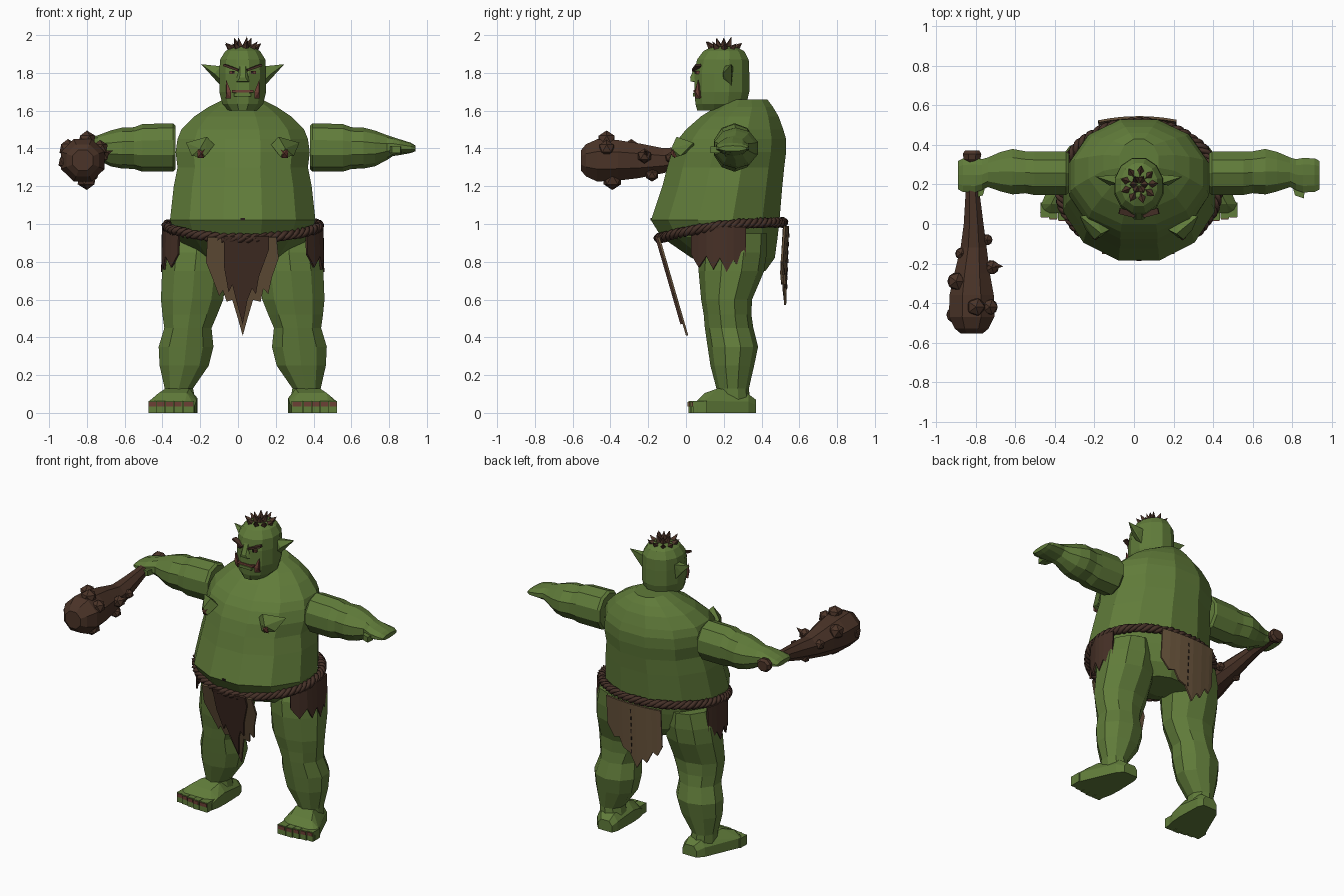
import bpy, bmesh, math, random
from mathutils import Vector, Matrix

random.seed(4)
CX = 0.025   # body centre line


def material(name, col):
    m = bpy.data.materials.new(name)
    m.diffuse_color = (*col, 1)
    return m


SKIN = material("green skin", (0.118, 0.2, 0.042))
WOOD = material("dark wood", (0.07, 0.034, 0.021))
HIDE = material("dark hide", (0.062, 0.03, 0.02))
TAN = material("tan hide", (0.14, 0.088, 0.045))
ROPE = material("rope brown", (0.06, 0.03, 0.021))
RED = material("dull red", (0.15, 0.05, 0.035))
BLACK = material("near black", (0.02, 0.012, 0.01))


def finish(name, bm, mat):
    bmesh.ops.recalc_face_normals(bm, faces=bm.faces)
    me = bpy.data.meshes.new(name)
    bm.to_mesh(me)
    bm.free()
    me.materials.append(mat)
    ob = bpy.data.objects.new(name, me)
    bpy.context.collection.objects.link(ob)
    return ob


def loft(name, rings, axis, n, mat):
    """Rings are (position on axis, centre u, centre v, radius u, radius v)."""
    bm = bmesh.new()
    rows = []
    k = 1 / math.cos(math.pi / n)
    for p, u, v, ru, rv in rings:
        row = []
        for i in range(n):
            a = 2 * math.pi * (i + 0.5) / n
            q, r = u + ru * k * math.cos(a), v + rv * k * math.sin(a)
            row.append(bm.verts.new({'X': (p, q, r), 'Y': (q, p, r), 'Z': (q, r, p)}[axis]))
        rows.append(row)
    for a, b in zip(rows, rows[1:]):
        for i in range(n):
            bm.faces.new((a[i], a[(i + 1) % n], b[(i + 1) % n], b[i]))
    bm.faces.new(rows[0])
    bm.faces.new(rows[-1])
    return finish(name, bm, mat)


def box(name, loc, size, mat, rot_y=0, rot_z=0):
    bm = bmesh.new()
    m = (Matrix.Translation(loc) @ Matrix.Rotation(rot_z, 4, 'Z')
         @ Matrix.Rotation(rot_y, 4, 'Y') @ Matrix.Diagonal((*size, 1)))
    bmesh.ops.create_cube(bm, size=1, matrix=m)
    return finish(name, bm, mat)


def hull(name, pts, mat):
    bm = bmesh.new()
    for p in pts:
        bm.verts.new(p)
    bmesh.ops.convex_hull(bm, input=bm.verts)
    return finish(name, bm, mat)


def spike(name, base, tip, r, mat, n=5):
    base, tip = Vector(base), Vector(tip)
    d = tip - base
    bm = bmesh.new()
    m = Matrix.Translation((base + tip) / 2) @ d.to_track_quat('Z', 'Y').to_matrix().to_4x4()
    bmesh.ops.create_cone(bm, cap_ends=True, segments=n, radius1=r, radius2=0, depth=d.length, matrix=m)
    return finish(name, bm, mat)


def cloth(name, tops, bottoms, mat, thick=0.012):
    """Ragged sheet between a top edge and a jagged bottom edge."""
    bm = bmesh.new()
    t = [bm.verts.new(p) for p in tops]
    b = [bm.verts.new(p) for p in bottoms]
    for i in range(len(t) - 1):
        bm.faces.new((t[i], t[i + 1], b[i + 1], b[i]))
    ob = finish(name, bm, mat)
    s = ob.modifiers.new("thickness", 'SOLIDIFY')
    s.thickness = thick
    s.offset = 0
    return ob


# Torso: (z, front y, back y, half width)
profile = [(0.75, 0.2, 0.42, 0.15), (0.82, 0.03, 0.47, 0.25), (0.93, -0.13, 0.485, 0.35),
           (1.02, -0.185, 0.495, 0.385), (1.2, -0.125, 0.51, 0.365), (1.3, -0.1, 0.52, 0.345),
           (1.38, -0.075, 0.53, 0.355), (1.45, -0.04, 0.53, 0.345), (1.5, 0.0, 0.515, 0.325),
           (1.57, 0.08, 0.49, 0.255), (1.62, 0.16, 0.46, 0.18), (1.66, 0.2, 0.43, 0.1)]
loft("torso", [(z, CX, (f + b) / 2, w, (b - f) / 2) for z, f, b, w in profile], 'Z', 12, SKIN)
box("navel", (CX, -0.182, 1.025), (0.025, 0.012, 0.012), BLACK)

# Head
loft("head", [(1.6, CX, 0.18, 0.075, 0.12), (1.635, CX, 0.185, 0.108, 0.135),
              (1.7, CX, 0.19, 0.124, 0.145), (1.8, CX, 0.19, 0.124, 0.145),
              (1.87, CX, 0.195, 0.12, 0.137), (1.915, CX, 0.2, 0.092, 0.108),
              (1.94, CX, 0.2, 0.05, 0.06)], 'Z', 12, SKIN)
hull("nose", [(CX + s * w, y, z) for s in (-1, 1) for w, y, z in
              ((0.014, 0.05, 1.84), (0.016, 0.022, 1.775), (0.04, 0.05, 1.755),
               (0.028, 0.025, 1.755), (0.03, 0.07, 1.745))], SKIN)
box("mouth", (CX, 0.056, 1.703), (0.115, 0.03, 0.014), RED)
box("lower_lip", (CX, 0.056, 1.685), (0.09, 0.036, 0.018), SKIN)

# Hair tuft: outer and inner rings of spikes
for count, r0, r1, z1 in ((9, 0.05, 0.098, 1.965), (6, 0.022, 0.045, 1.995)):
    for i in range(count):
        a = 2 * math.pi * i / count + r0
        c, s = math.cos(a), math.sin(a)
        spike("hair_spike", (CX + r0 * c, 0.2 + r0 * s, 1.915),
              (CX + r1 * c, 0.2 + r1 * s, z1 + random.uniform(-0.012, 0.005)), 0.03, WOOD, 4)

for s in (-1, 1):
    def X(v):
        return CX + s * v

    # Face details
    box("eye", (X(0.052), 0.062, 1.803), (0.036, 0.02, 0.016), RED)
    box("pupil", (X(0.05), 0.056, 1.803), (0.012, 0.02, 0.014), BLACK)
    box("brow", (X(0.06), 0.056, 1.828), (0.085, 0.03, 0.012), HIDE, -s * 0.33, s * 0.25)
    hull("tusk", [(X(0.062), 0.05, 1.665), (X(0.09), 0.07, 1.665), (X(0.062), 0.09, 1.67),
                  (X(0.086), 0.05, 1.70), (X(0.062), 0.045, 1.70), (X(0.088), 0.064, 1.765)], RED)
    hull("ear", [(X(0.115), 0.205, 1.835), (X(0.115), 0.25, 1.83), (X(0.115), 0.2, 1.76),
                 (X(0.115), 0.24, 1.73), (X(0.15), 0.195, 1.795), (X(0.16), 0.245, 1.79),
                 (X(0.22), 0.24, 1.846)], SKIN)

    # Chest
    hull("breast", [(X(0.15), -0.03, 1.42), (X(0.19), -0.05, 1.462), (X(0.30), 0.04, 1.43),
                    (X(0.27), -0.03, 1.36), (X(0.2), -0.07, 1.355), (X(0.225), -0.078, 1.4),
                    (X(0.22), 0.05, 1.4)], SKIN)
    hull("nipple", [(X(0.2), -0.065, 1.395), (X(0.238), -0.07, 1.395), (X(0.205), -0.062, 1.35),
                    (X(0.24), -0.06, 1.35), (X(0.22), -0.083, 1.375), (X(0.22), -0.03, 1.37)], RED)

    # Arm and hand: (distance from centre, y, z, radius y, radius z)
    arm = [(0.355, 0.257, 1.405, 0.1, 0.11), (0.37, 0.257, 1.405, 0.11, 0.122),
           (0.53, 0.257, 1.403, 0.11, 0.12), (0.575, 0.262, 1.402, 0.106, 0.105),
           (0.64, 0.265, 1.402, 0.115, 0.103), (0.70, 0.265, 1.4, 0.1, 0.09),
           (0.765, 0.262, 1.405, 0.075, 0.062), (0.795, 0.25, 1.41, 0.078, 0.048),
           (0.83, 0.247, 1.407, 0.087, 0.04), (0.89, 0.247, 1.403, 0.085, 0.026),
           (0.915, 0.247, 1.4, 0.072, 0.014)]
    loft("arm", [(X(d), *r) for d, *r in arm], 'X', 10, SKIN)
    hull("thumb", [(X(a), y, z) for a, y in ((0.775, 0.2), (0.84, 0.18), (0.79, 0.145), (0.835, 0.13))
                   for z in (1.375, 1.41)], SKIN)

    # Leg
    leg = [(0.95, 0.25, 0.27, 0.13, 0.15), (0.85, 0.245, 0.25, 0.172, 0.17),
           (0.75, 0.255, 0.24, 0.172, 0.165), (0.6, 0.268, 0.215, 0.165, 0.128),
           (0.52, 0.28, 0.22, 0.145, 0.12), (0.45, 0.29, 0.228, 0.125, 0.122),
           (0.35, 0.3, 0.248, 0.145, 0.127), (0.25, 0.31, 0.245, 0.13, 0.11),
           (0.13, 0.338, 0.247, 0.075, 0.082), (0.06, 0.33, 0.25, 0.08, 0.085)]
    loft("leg", [(z, X(c), *r) for z, c, *r in leg], 'Z', 10, SKIN)

    # Foot, toes and nails
    foot = [(0.37, 0.31, 0.07, 0.0, 0.05), (0.33, 0.32, 0.1, 0.0, 0.075), (0.17, 0.345, 0.13, 0.0, 0.105),
            (0.1, 0.37, 0.105, 0.0, 0.125), (0.055, 0.378, 0.062, 0.0, 0.122)]
    hull("foot", [(X(c + e * w * f), y, z) for y, c, h, lo, w in foot for e in (-1, 1)
                  for z, f in ((lo, 1), (h * 0.6, 1), (h, 0.6))], SKIN)
    for i in range(5):
        w = 0.058 if i == 0 else 0.044
        d = (0.287, 0.342, 0.388, 0.434, 0.477)[i]
        y0 = 0.012 + 0.008 * max(0, i - 1)
        box("toe", (X(d), (y0 + 0.11) / 2, 0.031), (w, 0.11 - y0, 0.062), SKIN)
        box("toenail", (X(d), y0 + 0.008, 0.046), (w * 0.85, 0.024, 0.022), RED)

    # Side loincloth
    path = [(0.335, 0.03), (0.372, 0.07), (0.4, 0.11), (0.412, 0.145), (0.42, 0.18), (0.422, 0.215),
            (0.418, 0.25), (0.41, 0.285), (0.4, 0.315)]
    low = [0.84, 0.77, 0.83, 0.76, 0.82, 0.745, 0.81, 0.76, 0.83]
    cloth("side_cloth", [(X(a), y, 0.985) for a, y in path],
          [(X(a + 0.004), y, z) for (a, y), z in zip(path, low)], HIDE)

# Front loincloth: tan sheet behind a darker centre strip
def front(x, z, out=0.0):
    return (x, -0.145 + (0.93 - z) * 0.29 - out, z)


back_edge = [(-0.17, 0.93, 0.8), (-0.13, 0.93, 0.7), (-0.1, 0.93, 0.62), (-0.08, 0.93, 0.65), (-0.06, 0.93, 0.59),
             (-0.03, 0.93, 0.6), (0.0, 0.93, 0.5), (CX, 0.93, 0.41), (0.05, 0.93, 0.5), (0.08, 0.93, 0.6),
             (0.12, 0.93, 0.59), (0.135, 0.93, 0.66), (0.16, 0.93, 0.63), (0.18, 0.93, 0.72), (0.215, 0.93, 0.82)]
cloth("front_cloth", [front(x * 0.95, t) for x, t, b in back_edge], [front(x, b) for x, t, b in back_edge], TAN)
strip = [(-0.075, 0.78), (-0.05, 0.64), (-0.03, 0.68), (-0.005, 0.58), (CX, 0.47), (0.05, 0.6),
         (0.075, 0.66), (0.095, 0.63), (0.11, 0.72), (0.165, 0.87)]
cloth("front_cloth_strip", [front(x, 0.935, 0.012) for x, b in strip],
      [front(x, b, 0.012) for x, b in strip], HIDE)

# Back loincloth with a stitched seam
edge = [(-0.18, 0.74), (-0.15, 0.68), (-0.12, 0.7), (-0.08, 0.62), (-0.05, 0.64), (-0.01, 0.57), (0.04, 0.66),
        (0.09, 0.68), (0.12, 0.74), (0.16, 0.73), (0.215, 0.8)]
cloth("back_cloth", [(x, 0.54 - 0.5 * (x - CX) ** 2, 0.99) for x, z in edge],
      [(x, 0.525 - 0.5 * (x - CX) ** 2, z) for x, z in edge], TAN)
for i in range(7):
    z = 0.94 - i * 0.045
    box("stitch", (CX, 0.546 - (0.99 - z) * 0.04, z), (0.006, 0.006, 0.022), BLACK)

# Twisted rope belt: three strands wound round a tilted ellipse
cu = bpy.data.curves.new("rope_belt", 'CURVE')
cu.dimensions = '3D'
cu.bevel_depth = 0.0155
cu.bevel_resolution = 0
for k in range(3):
    sp = cu.splines.new('POLY')
    N = 240
    sp.points.add(N - 1)
    sp.use_cyclic_u = True
    for i in range(N):
        t = 2 * math.pi * i / N
        a = t * 20 + k * 2 * math.pi / 3
        r = 0.014 * math.cos(a)
        sy = math.sin(t)
        z = 0.99 + 0.042 * sy - 0.024 * sy * sy + 0.014 * math.sin(a)
        sp.points[i].co = (CX + (0.402 + r) * math.cos(t), 0.185 + (0.328 + r) * sy, z, 1)
cu.materials.append(ROPE)
bpy.context.collection.objects.link(bpy.data.objects.new("rope_belt", cu))

# Club with knobs
loft("club", [(0.372, -0.82, 1.4, 0.036, 0.03), (0.355, -0.82, 1.4, 0.047, 0.042), (0.33, -0.82, 1.4, 0.042, 0.038),
              (0.315, -0.82, 1.4, 0.028, 0.026), (0.15, -0.817, 1.385, 0.036, 0.036),
              (0.0, -0.812, 1.355, 0.05, 0.055), (-0.12, -0.812, 1.335, 0.066, 0.066),
              (-0.25, -0.82, 1.335, 0.09, 0.092), (-0.36, -0.822, 1.337, 0.112, 0.107),
              (-0.47, -0.822, 1.337, 0.115, 0.112), (-0.53, -0.822, 1.337, 0.085, 0.085),
              (-0.555, -0.822, 1.337, 0.055, 0.055)], 'Y', 8, WOOD)
knobs = [(-0.90, -0.29, 1.40, 0.05), (-0.80, -0.42, 1.445, 0.05), (-0.72, -0.22, 1.36, 0.04),
         (-0.745, -0.08, 1.35, 0.032), (-0.875, -0.15, 1.36, 0.034), (-0.80, -0.39, 1.235, 0.055),
         (-0.91, -0.46, 1.33, 0.045), (-0.73, -0.42, 1.40, 0.045), (-0.84, -0.05, 1.30, 0.03),
         (-0.77, -0.18, 1.26, 0.036)]
for x, y, z, r in knobs:
    bm = bmesh.new()
    bmesh.ops.create_icosphere(bm, subdivisions=1, radius=r, matrix=Matrix.Translation((x, y, z)))
    finish("club_knob", bm, WOOD)
spike("club_thorn", (-0.73, -0.21, 1.36), (-0.66, -0.215, 1.39), 0.03, WOOD)
